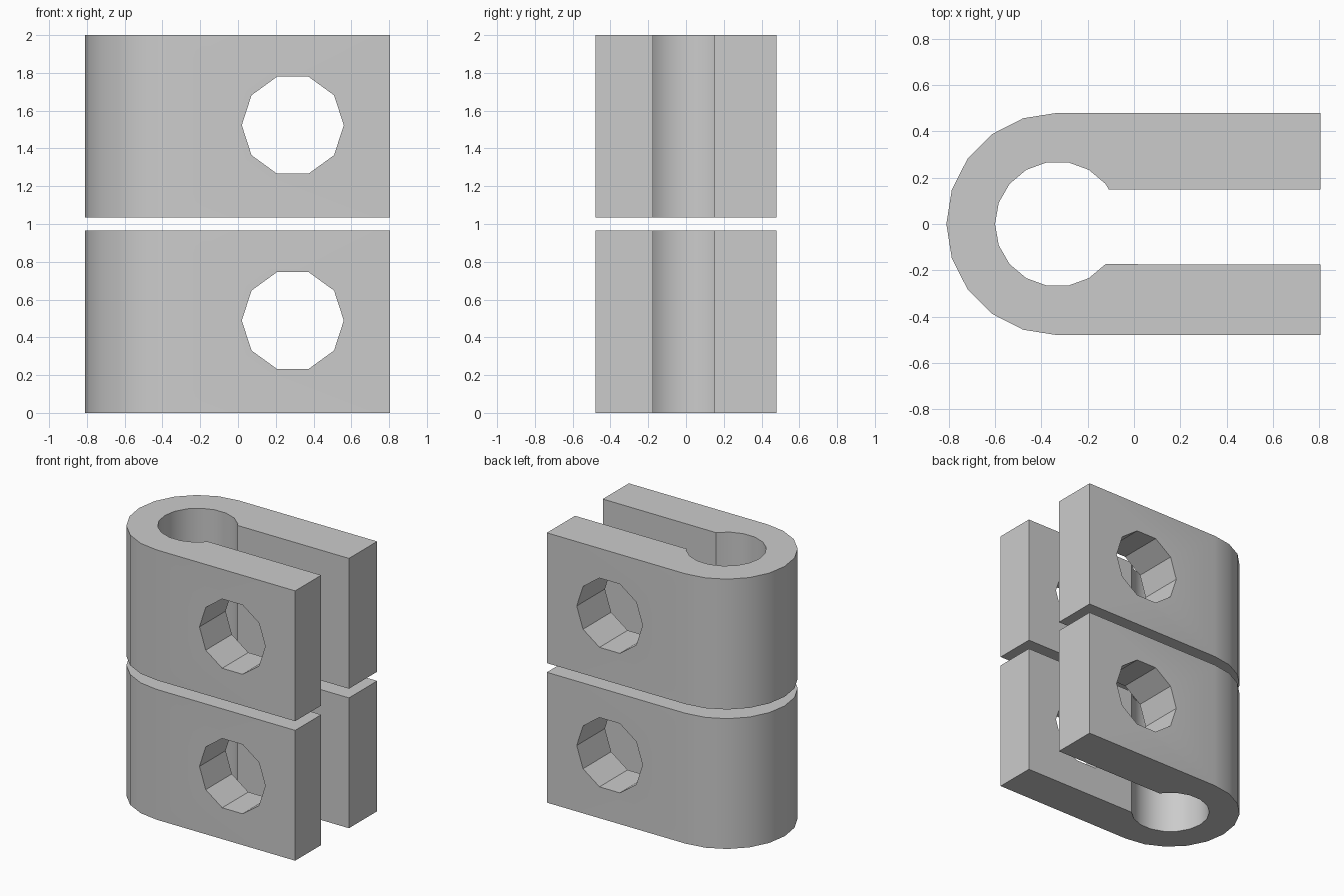
import bpy
import bmesh
from math import cos, sin, radians
from mathutils import Matrix

cube = bpy.data.objects.get("Cube")
if cube:
    bpy.data.objects.remove(cube, do_unlink=True)

grey = bpy.data.materials.new("plain_grey")
grey.use_nodes = True
colour = (0.6, 0.6, 0.6, 1)
grey.diffuse_color = colour
grey.node_tree.nodes["Principled BSDF"].inputs["Base Color"].default_value = colour

BEND_X = -0.33     # centre of the bend and bore
END_X = 0.805      # open ends of the arms
HEIGHT = 0.966


def arc(radius, start, stop, step):
    return [(BEND_X + radius * cos(radians(a)), radius * sin(radians(a)))
            for a in range(start, stop + (1 if step > 0 else -1), step)]


def mesh_object(name, bm):
    bmesh.ops.recalc_face_normals(bm, faces=bm.faces)
    mesh = bpy.data.meshes.new(name)
    bm.to_mesh(mesh)
    bm.free()
    mesh.materials.append(grey)
    ob = bpy.data.objects.new(name, mesh)
    bpy.context.collection.objects.link(ob)
    return ob


def clip(name, z):
    # U-shaped profile: rounded outside, round bore, narrower slot
    outline = [(END_X, 0.48)] + arc(0.48, 90, 270, 18) + [(END_X, -0.48)]
    outline += [(END_X, -0.175)] + arc(0.27, 320, 40, -20)
    outline += [(-0.109, 0.15), (END_X, 0.15)]
    bm = bmesh.new()
    face = bm.faces.new([bm.verts.new((x, y, z)) for x, y in outline])
    top = bmesh.ops.extrude_face_region(bm, geom=[face])["geom"]
    bmesh.ops.translate(bm, vec=(0, 0, HEIGHT),
                        verts=[v for v in top if isinstance(v, bmesh.types.BMVert)])
    body = mesh_object(name, bm)

    # Ten-sided bolt hole through both arms
    bm = bmesh.new()
    bmesh.ops.create_cone(bm, cap_ends=True, segments=10, radius1=0.27,
                          radius2=0.27, depth=2)
    bmesh.ops.rotate(bm, verts=bm.verts, matrix=Matrix.Rotation(radians(18), 3, "Z")
                     if min(abs(v.co.y) for v in bm.verts) > 0.01 else Matrix.Identity(3))
    bmesh.ops.rotate(bm, verts=bm.verts, matrix=Matrix.Rotation(radians(90), 3, "X"))
    bmesh.ops.translate(bm, verts=bm.verts, vec=(0.29, 0, z + 0.489))
    cutter = mesh_object("bolt_hole_cutter", bm)
    cutter.hide_render = True

    cut = body.modifiers.new("bolt_hole", "BOOLEAN")
    cut.operation = "DIFFERENCE"
    cut.solver = "EXACT"
    cut.object = cutter
    bpy.ops.object.select_all(action="DESELECT")
    body.select_set(True)
    bpy.context.view_layer.objects.active = body
    bpy.ops.object.modifier_apply(modifier=cut.name)
    bpy.data.objects.remove(cutter, do_unlink=True)
    bpy.ops.object.shade_smooth_by_angle(angle=radians(30))


clip("lower_clip", 0)
clip("upper_clip", 2 - HEIGHT)
